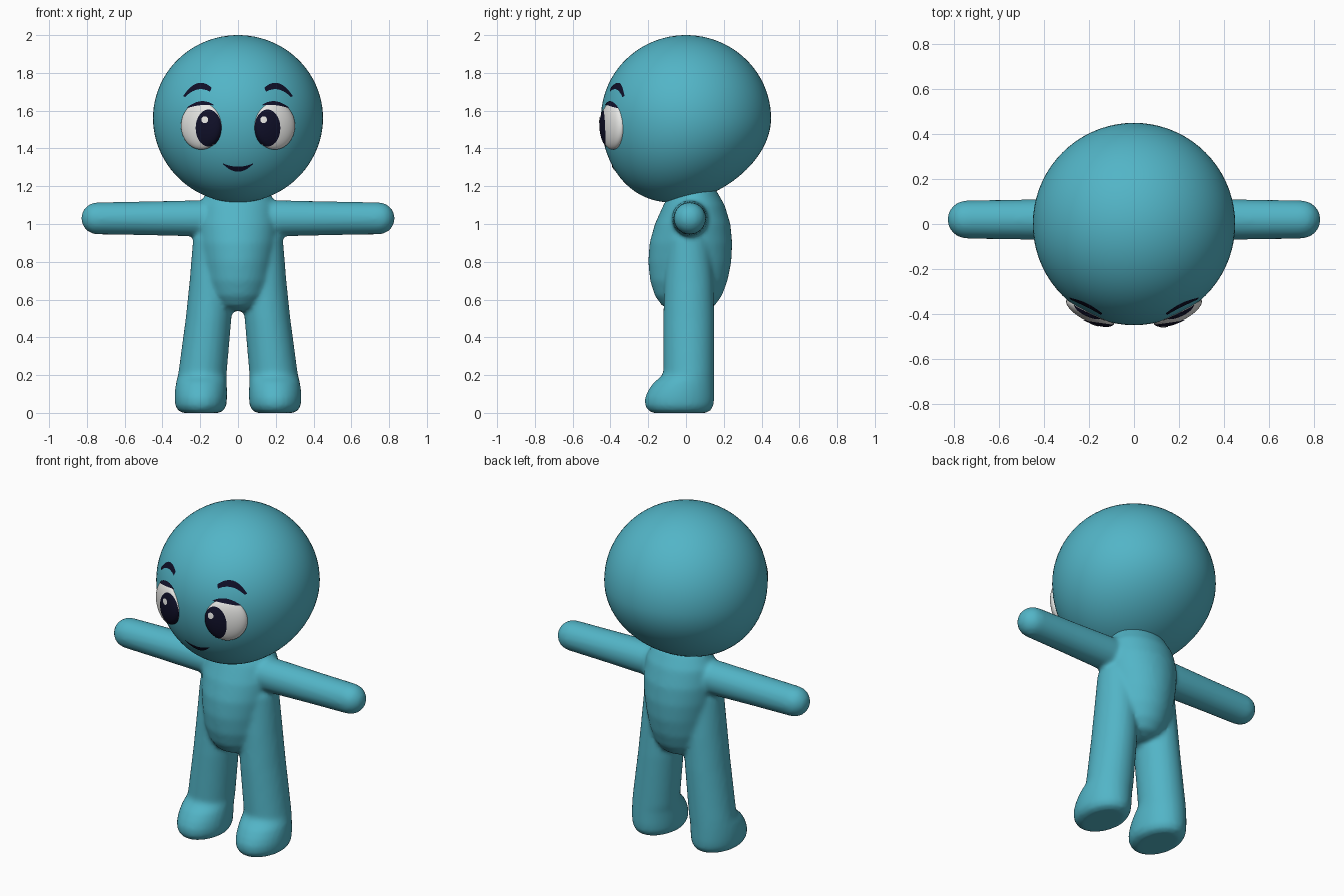
import bpy, bmesh, math
from mathutils import Vector
from mathutils.bvhtree import BVHTree

if "Cube" in bpy.data.objects:
    bpy.data.objects.remove(bpy.data.objects["Cube"])


def material(name, rgb):
    m = bpy.data.materials.new(name)
    m.diffuse_color = (*rgb, 1)
    m.use_nodes = True
    m.node_tree.nodes["Principled BSDF"].inputs["Base Color"].default_value = m.diffuse_color
    return m


TEAL = material("teal skin", (0.085, 0.46, 0.57))
WHITE = material("eye white", (0.85, 0.85, 0.83))
NAVY = material("dark navy", (0.005, 0.005, 0.022))


def finish(bm, name, mat):
    bmesh.ops.recalc_face_normals(bm, faces=bm.faces)
    me = bpy.data.meshes.new(name)
    bm.to_mesh(me)
    bm.free()
    me.materials.append(mat)
    me.shade_smooth()
    ob = bpy.data.objects.new(name, me)
    bpy.context.collection.objects.link(ob)
    return ob


def loft(bm, rings, n=40):
    """Closed tube through elliptical rings given as (centre, half axis u, half axis v)."""
    loops = []
    for c, u, v in rings:
        c, u, v = Vector(c), Vector(u), Vector(v)
        loops.append([bm.verts.new(c + u * math.cos(2 * math.pi * i / n) + v * math.sin(2 * math.pi * i / n))
                      for i in range(n)])
    for a, b in zip(loops, loops[1:]):
        for i in range(n):
            j = (i + 1) % n
            bm.faces.new((a[i], a[j], b[j], b[i]))
    bm.faces.new(loops[0])
    bm.faces.new(loops[-1])


def flat_ring(z, y0, y1, hx, cx=0):
    return (cx, (y0 + y1) / 2, z), (hx, 0, 0), (0, (y1 - y0) / 2, 0)


# Body: torso, legs with feet and arms, fused into one soft skin
bm = bmesh.new()
loft(bm, [flat_ring(*r) for r in (
    (0.54, -0.06, 0.09, 0.06), (0.565, -0.125, 0.15, 0.12), (0.62, -0.165, 0.19, 0.16),
    (0.70, -0.19, 0.22, 0.185), (0.80, -0.20, 0.24, 0.20), (0.90, -0.193, 0.245, 0.215),
    (1.00, -0.165, 0.235, 0.22), (1.10, -0.12, 0.205, 0.205), (1.17, -0.08, 0.165, 0.165),
    (1.25, -0.04, 0.10, 0.10))])
for s in (-1, 1):
    loft(bm, [flat_ring(z, y0, y1, hx, s * cx) for z, y0, y1, hx, cx in (
        (0.0, -0.175, 0.105, 0.095, 0.197), (0.012, -0.20, 0.13, 0.12, 0.197),
        (0.04, -0.218, 0.146, 0.136, 0.197), (0.08, -0.218, 0.15, 0.139, 0.197),
        (0.12, -0.20, 0.15, 0.138, 0.196), (0.16, -0.172, 0.15, 0.134, 0.194),
        (0.19, -0.135, 0.15, 0.13, 0.19), (0.21, -0.12, 0.15, 0.128, 0.188),
        (0.50, -0.12, 0.15, 0.121, 0.156), (0.70, -0.115, 0.145, 0.116, 0.14),
        (0.92, -0.10, 0.13, 0.11, 0.128), (1.02, -0.06, 0.09, 0.07, 0.12))])
    arm = [(0.08, 0.097), (0.25, 0.095), (0.5, 0.089)]
    arm += [(0.745 + 0.085 * math.sin(a), 0.085 * math.cos(a)) for a in (0, .3, .6, .9, 1.15, 1.4, 1.52)]
    loft(bm, [((s * x, 0.02, 1.03), (0, r, 0), (0, 0, r)) for x, r in arm])
body = finish(bm, "body", TEAL)
remesh = body.modifiers.new("fuse", 'REMESH')
remesh.mode = 'VOXEL'
remesh.voxel_size = 0.013
remesh.use_smooth_shade = True
smooth = body.modifiers.new("soften", 'SMOOTH')
smooth.factor = 0.5
smooth.iterations = 6

# Head: sphere whose lower half leans down toward the chin
bm = bmesh.new()
bmesh.ops.create_uvsphere(bm, u_segments=72, v_segments=48, radius=1)
for v in bm.verts:
    x, y, z = v.co
    v.co = (0.45 * x, 0.45 * y, 1.56 + 0.44 * z + 0.075 * y * max(0, -z))
surfaces = [BVHTree.FromBMesh(bm)]
finish(bm, "head", TEAL)

# Eyes: flattened ellipsoids bulging from the face
for s, side in ((-1, "left"), (1, "right")):
    bm = bmesh.new()
    bmesh.ops.create_uvsphere(bm, u_segments=48, v_segments=32, radius=1)
    a = s * math.radians(26)
    for v in bm.verts:
        x, y, z = v.co.x * 0.118, v.co.y * 0.046, v.co.z * 0.126
        v.co = (s * 0.194 + x * math.cos(a) - y * math.sin(a),
                -0.388 + x * math.sin(a) + y * math.cos(a), 1.52 + z)
    surfaces.append(BVHTree.FromBMesh(bm))
    finish(bm, side + "_eye", WHITE)


def on_face(x, z, lift):
    """Point just in front of the head or eye surface."""
    hits = [t.ray_cast(Vector((x, -2, z)), Vector((0, 1, 0)))[0] for t in surfaces]
    return Vector((x, min(h.y for h in hits if h) - lift, z))


def plate(name, mat, rows, lift=0.004):
    """Thin painted plate from a grid of (x, z) rows, draped over the face."""
    bm = bmesh.new()
    grid = [[bm.verts.new(on_face(x, z, lift)) for x, z in row] for row in rows]
    for a, b in zip(grid, grid[1:]):
        for i in range(len(a) - 1):
            bm.faces.new((a[i], a[i + 1], b[i + 1], b[i]))
    bmesh.ops.remove_doubles(bm, verts=bm.verts, dist=0.0002)
    ob = finish(bm, name, mat)
    if sum(p.normal.y for p in ob.data.polygons) > 0:
        ob.data.flip_normals()


def disc(name, mat, cx, cz, rx, rz, lift):
    plate(name, mat, [[(cx + rx * k / 10 * math.cos(t * math.pi / 24), cz + rz * k / 10 * math.sin(t * math.pi / 24))
                       for t in range(49)] for k in range(11)], lift)


def band(name, mat, s, top, bottom):
    """Plate between an upper and a lower quadratic curve of three points each."""
    def curve(p, t):
        return [(1 - t) ** 2 * p[0][i] + 2 * t * (1 - t) * p[1][i] + t * t * p[2][i] for i in (0, 1)]
    rows = []
    for i in range(25):
        (x0, z0), (x1, z1) = curve(top, i / 24), curve(bottom, i / 24)
        rows.append([(s * (x0 + (x1 - x0) * k / 4), z0 + (z1 - z0) * k / 4) for k in range(5)])
    plate(name, mat, rows)


for s, side in ((-1, "left"), (1, "right")):
    disc(side + "_pupil", NAVY, s * 0.156, 1.508, 0.068, 0.098, 0.004)
    disc(side + "_highlight", WHITE, s * 0.156 - 0.02, 1.552, 0.018, 0.018, 0.007)
    # Upper lash line and eyebrow
    band(side + "_lash", NAVY, s, ((0.13, 1.632), (0.195, 1.675), (0.268, 1.618)),
         ((0.13, 1.628), (0.195, 1.637), (0.268, 1.614)))
    band(side + "_eyebrow", NAVY, s, ((0.14, 1.722), (0.215, 1.79), (0.29, 1.678)),
         ((0.148, 1.70), (0.215, 1.738), (0.28, 1.672)))

# Mouth: crescent smile
band("mouth", NAVY, 1, ((-0.082, 1.322), (0, 1.285), (0.082, 1.322)),
     ((-0.078, 1.316), (0, 1.238), (0.078, 1.316)))
